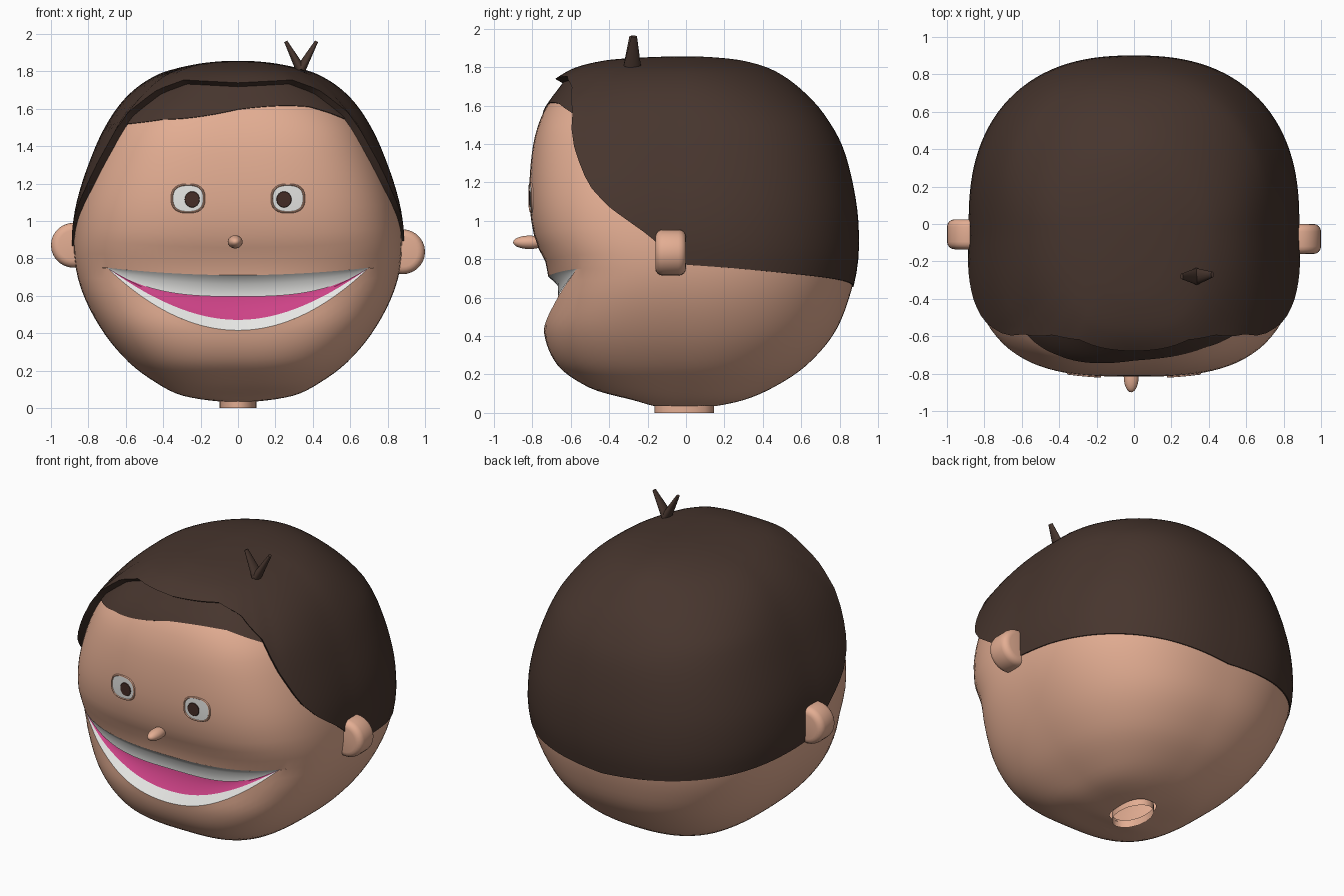
import bpy, bmesh, math
from math import sin, cos, radians, pi
from mathutils import Vector

if "Cube" in bpy.data.objects:
    bpy.data.objects.remove(bpy.data.objects["Cube"])


def material(name, rgb):
    m = bpy.data.materials.new(name)
    m.use_nodes = True
    m.diffuse_color = (*rgb, 1)
    m.node_tree.nodes["Principled BSDF"].inputs["Base Color"].default_value = (*rgb, 1)
    return m


SKIN = material("skin", (.77, .42, .29))
HAIR = material("dark_brown_hair", (.063, .036, .027))
WHITE = material("white", (.8, .8, .78))
PINK = material("pink", (.61, .055, .24))
PUPIL = material("brown_pupil", (.06, .026, .02))

# Head profile: height, half width, reach to the front, reach to the back
PROFILE = [
    (.035, .1, .16, .15), (.07, .31, .29, .31), (.13, .43, .5, .45),
    (.25, .59, .67, .63), (.42, .73, .74, .775), (.6, .825, .73, .85),
    (.75, .868, .72, .885), (.9, .878, .785, .895), (1.1, .853, .815, .88),
    (1.37, .765, .8, .815), (1.55, .675, .75, .715), (1.68, .57, .665, .595),
    (1.78, .42, .57, .45), (1.83, .24, .41, .29), (1.852, .03, .04, .03)]
BOTTOM, TOP = PROFILE[0][0], PROFILE[-1][0]
BOXY = 3.1


def radii(z):
    """Smoothly interpolated squared radii, so that the poles stay round."""
    z = min(max(z, BOTTOM), TOP)
    i = max(k for k in range(len(PROFILE) - 1) if PROFILE[k][0] <= z)

    def slope(k, c):
        p, q = PROFILE[max(k - 1, 0)], PROFILE[min(k + 1, len(PROFILE) - 1)]
        return (q[c] ** 2 - p[c] ** 2) / (q[0] - p[0])
    a, b = PROFILE[i], PROFILE[i + 1]
    h = b[0] - a[0]
    u = (z - a[0]) / h
    out = []
    for c in (1, 2, 3):
        v = ((1 + 2 * u) * (1 - u) ** 2 * a[c] ** 2 + u * u * (3 - 2 * u) * b[c] ** 2
             + h * u * (1 - u) * ((1 - u) * slope(i, c) - u * slope(i + 1, c)))
        out.append(math.sqrt(max(v, .0004)))
    return out


def surface(p, z, grow=0):
    """Point on the head at angle p (0 is the front, positive to the left)."""
    a, f, b = radii(z)
    s, c = sin(p), cos(p)
    n, d = (BOXY, f) if c > 0 else (2.4, b)
    n -= .6 * min(1, max(0, (z - 1.5) / .3))
    r = (abs(s / (a + grow)) ** n + abs(c / (d + grow)) ** n) ** (-1 / n)
    return Vector((r * s, -r * c, z + grow * max(0, z - 1) * .8))


def finish(bm, name, mat):
    me = bpy.data.meshes.new(name)
    bm.to_mesh(me)
    bm.free()
    ob = bpy.data.objects.new(name, me)
    me.materials.append(mat)
    bpy.context.collection.objects.link(ob)
    bpy.ops.object.select_all(action='DESELECT')
    ob.select_set(True)
    bpy.context.view_layer.objects.active = ob
    bpy.ops.object.shade_smooth_by_angle(angle=radians(45))


def loft(name, mat, angles, patches, closed=True, cap=False):
    """Each patch gives, for an angle, its rows of (height, grow), going up."""
    bm = bmesh.new()
    for rows in patches:
        cols = [[bm.verts.new(surface(p, z, g)) for z, g in rows(p)] for p in angles]
        pairs = list(zip(cols, cols[1:])) + ([(cols[-1], cols[0])] if closed else [])
        for l, r in pairs:
            for k in range(len(l) - 1):
                bm.faces.new((l[k], r[k], r[k + 1], l[k + 1]))
    if cap:
        bm.faces.new([c[-1] for c in cols])
    bmesh.ops.remove_doubles(bm, verts=bm.verts, dist=.0005)
    finish(bm, name, mat)


def span(lo, hi, n):
    return [lo + (hi - lo) * i / n for i in range(n + 1)]


def linear(points, x):
    for (x0, y0), (x1, y1) in zip(points, points[1:]):
        if x <= x1:
            return y0 + (y1 - y0) * max(0, x - x0) / (x1 - x0)
    return points[-1][1]


# Mouth edges: parabolas that meet at the corners
def mouth_edge(p, low):
    z = .6
    for _ in range(14):
        q = surface(p, z)
        w = min(1, (q.x / .7) ** 2) if q.y < 0 else 1
        z = (z + low + (.75 - low) * w) / 2
    return z


def lips(p):
    hi = mouth_edge(p, .71)
    return min(mouth_edge(p, .415), hi), hi


RING = span(-pi, pi, 128)[:-1]


def lower_skin(p):
    edge = lips(p)[0]
    return [(BOTTOM + (edge - BOTTOM) * u * u, 0) for u in span(0, 1, 24)]


def upper_skin(p):
    edge = lips(p)[1]
    return [(TOP - (TOP - edge) * (1 - u) ** 2, 0) for u in span(0, 1, 30)]


loft("head", SKIN, RING, [lower_skin, upper_skin], cap=True)


# Mouth parts: rows of (share of the opening, drop of it at the corners, inset)
def mouth_rows(*steps):
    def rows(p):
        lo, hi = lips(p)
        gap = hi - lo
        part = gap / .295
        return [(lo + gap * (s - drop * (1 - part)), g * part) for s, drop, g in steps]
    return rows


FRONT = span(radians(-57), radians(57), 60)
loft("upper_teeth", WHITE, FRONT,
     [mouth_rows((.61, .4, -.068), (.84, .15, -.056), (1, 0, 0))], closed=False)
loft("lower_teeth", WHITE, FRONT, [mouth_rows((0, 0, 0), (.19, 0, -.045))], closed=False)
loft("mouth_inside", PINK, FRONT,
     [mouth_rows((.19, 0, -.045), (.4, .2, -.085), (.65, .4, -.085))], closed=False)

# Hair shell, with a raised fringe edge
SIDE_LINE = [(50, 1.39), (58, 1.18), (65, 1.07), (78, .92), (87, .775),
             (105, .755), (130, .72), (180, .655)]
FRINGE = [(0, 1.715), (25, 1.73), (36, 1.68), (45, 1.56)] + SIDE_LINE
PAINTED = [(0, 1.595), (30, 1.575), (47.5, 1.525)] + SIDE_LINE


def hair_rows(p):
    deg = abs(math.degrees(p))
    edge = linear(FRINGE, deg)
    lift = .035 * min(1, max(0, (85 - deg) / 30))
    rows = [(edge, -.004)]
    for u in span(0, 1, 32):
        rows.append((TOP - (TOP - edge) * (1 - u) ** 2, .006 + lift * (1 - u) ** 3))
    return rows


def hairline_rows(p):
    edge = linear(PAINTED, abs(math.degrees(p))) + .035 * sin(3.5 * p)
    return [(edge, -.004)] + [(z, .004) for z in span(edge, 1.77, 8)]


loft("hair", HAIR, RING, [hair_rows], cap=True)
loft("forehead_hairline", HAIR, span(radians(-50), radians(50), 50),
     [hairline_rows], closed=False)


# Eyes: rounded plates that follow the face, as rings of (share of size, height)
def plate(name, mat, x, z, w, h, steps, n=2.6):
    bm = bmesh.new()
    rings = []
    for s, lift in steps:
        ring = []
        for t in span(0, 2 * pi, 32)[:-1]:
            k = s * (abs(cos(t)) ** n + abs(sin(t)) ** n) ** (-1 / n)
            px, pz = x + w * k * cos(t), z + h * k * sin(t)
            a, f, _ = radii(pz)
            y = -f * (1 - abs(px / a) ** BOXY) ** (1 / BOXY)
            ring.append(bm.verts.new((px, y - lift, pz)))
        rings.append(ring)
    for a, b in zip(rings, rings[1:]):
        for j in range(32):
            m = (j + 1) % 32
            bm.faces.new((a[j], a[m], b[m], b[j]))
    if steps[-1][0] < .5:
        bm.faces.new(rings[-1])
    bmesh.ops.recalc_face_normals(bm, faces=bm.faces)
    if sum(f.normal.y for f in bm.faces) > 0:
        bmesh.ops.reverse_faces(bm, faces=bm.faces)
    finish(bm, name, mat)


for side, x, pupil_x in (("left", .267, .246), ("right", -.267, -.245)):
    plate(side + "_eye_rim", SKIN, x, 1.12, .084, .072,
          [(1.1, -.002), (1.06, .007), (1, .008), (.95, .002)])
    plate(side + "_eye_white", WHITE, x, 1.12, .084, .072, [(.99, .003), (.4, .003)])
    plate(side + "_pupil", PUPIL, pupil_x, 1.115, .04, .043,
          [(1, .003), (.95, .006), (.4, .006)], 2)


# Nose: small rounded knob
bm = bmesh.new()
bmesh.ops.create_uvsphere(bm, u_segments=24, v_segments=16, radius=1)
for v in bm.verts:
    v.co = Vector((-.015, -.815, .888)) + v.co * Vector((.04, .085, .035))
finish(bm, "nose", SKIN)


def tube(name, mat, start, end, r0, r1, flat=1, caps=True, sides=16, bevel=0):
    bm = bmesh.new()
    d = Vector(end) - Vector(start)
    bmesh.ops.create_cone(bm, cap_ends=caps, segments=sides, radius1=r0, radius2=r1,
                          depth=d.length)
    if bevel:
        rims = [e for e in bm.edges if any(len(f.verts) > 4 for f in e.link_faces)]
        bmesh.ops.bevel(bm, geom=rims, offset=bevel, segments=4, profile=.5,
                        affect='EDGES')
    turn = d.to_track_quat('Z', 'Y')
    for v in bm.verts:
        v.co = (Vector(start) + Vector(end)) / 2 + turn @ (v.co * Vector((1, flat, 1)))
    finish(bm, name, mat)


# Ears: thick rounded discs
tube("left_ear", SKIN, (.88, -.16, .835), (.88, 0, .835), .12, .12, sides=28, bevel=.04)
tube("right_ear", SKIN, (-.88, -.135, .87), (-.88, .025, .87), .12, .12, sides=28, bevel=.04)

# Tuft of hair and the open neck stub
root = (.335, -.28, 1.81)
tube("tuft_right_strand", HAIR, root, (.255, -.28, 1.96), .045, .015, .6)
tube("tuft_left_strand", HAIR, root, (.42, -.27, 1.96), .045, .015, .6)
tube("neck_stub", SKIN, (0, -.01, 0), (0, -.01, .05), .1, .1, 1.55, caps=False)
